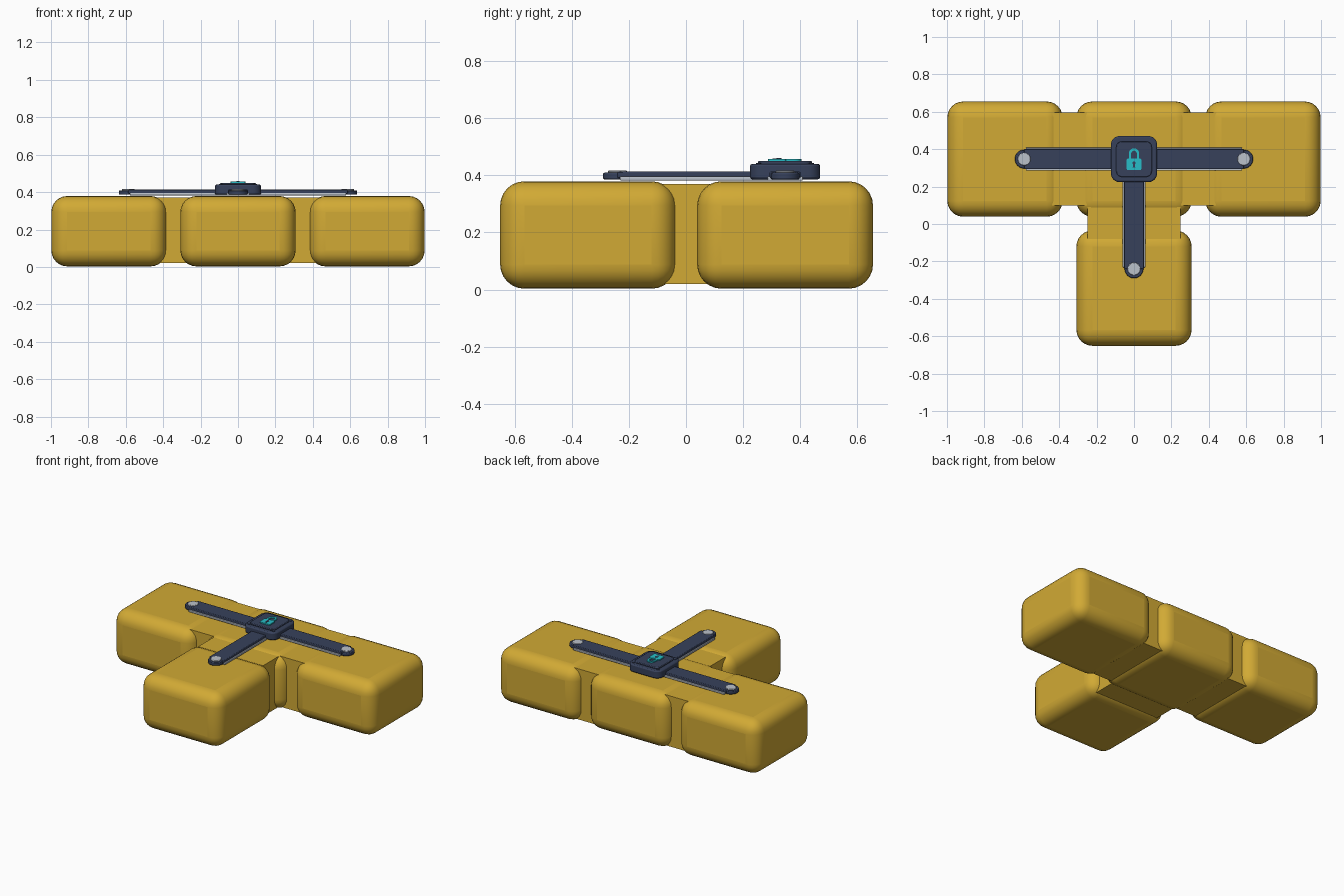
import bpy, bmesh
from math import pi, sin, cos, radians
from mathutils import Vector

cube = bpy.data.objects.get("Cube")
if cube:
    bpy.data.objects.remove(cube, do_unlink=True)


def material(name, rgb):
    m = bpy.data.materials.new(name)
    m.use_nodes = True
    m.diffuse_color = (*rgb, 1)
    m.node_tree.nodes["Principled BSDF"].inputs["Base Color"].default_value = (*rgb, 1)
    return m


GOLD = material("golden yellow", (0.64, 0.40, 0.035))
NAVY = material("dark navy", (0.038, 0.053, 0.105))
SILVER = material("light silver", (0.50, 0.54, 0.60))
TEAL = material("teal", (0.02, 0.52, 0.58))


def finish(name, bm, mat, bevel=0, segments=3):
    mesh = bpy.data.meshes.new(name)
    bmesh.ops.recalc_face_normals(bm, faces=bm.faces)
    bm.to_mesh(mesh)
    bm.free()
    mesh.materials.append(mat)
    obj = bpy.data.objects.new(name, mesh)
    bpy.context.collection.objects.link(obj)
    if bevel:
        mod = obj.modifiers.new("rounded edges", "BEVEL")
        mod.width, mod.segments = bevel, segments
        mod.limit_method, mod.angle_limit = "ANGLE", radians(40)
    bpy.ops.object.select_all(action="DESELECT")
    obj.select_set(True)
    bpy.context.view_layer.objects.active = obj
    bpy.ops.object.shade_smooth_by_angle(angle=radians(35))
    return obj


def box(name, center, size, mat, bevel=0, segments=3):
    bm = bmesh.new()
    bmesh.ops.create_cube(bm, size=1)
    bmesh.ops.scale(bm, vec=size, verts=bm.verts)
    bmesh.ops.translate(bm, vec=center, verts=bm.verts)
    return finish(name, bm, mat, bevel, segments)


def prism(name, outline, z0, z1, mat, bevel=0):
    bm = bmesh.new()
    face = bm.faces.new([bm.verts.new((x, y, z0)) for x, y in outline])
    top = bmesh.ops.extrude_face_region(bm, geom=[face])["geom"]
    verts = [v for v in top if isinstance(v, bmesh.types.BMVert)]
    bmesh.ops.translate(bm, vec=(0, 0, z1 - z0), verts=verts)
    return finish(name, bm, mat, bevel, 2)


def arc(cx, cy, r, a0, a1, n=8):
    return [(cx + r * cos(a0 + (a1 - a0) * i / n),
             cy + r * sin(a0 + (a1 - a0) * i / n)) for i in range(n + 1)]


def circle(cx, cy, r, n=32):
    return arc(cx, cy, r, 0, 2 * pi, n)[:-1]


def rounded_rect(cx, cy, w, d, r):
    pts = []
    for k, (sx, sy) in enumerate([(1, 1), (-1, 1), (-1, -1), (1, -1)]):
        pts += arc(cx + sx * (w / 2 - r), cy + sy * (d / 2 - r), r, k * pi / 2, (k + 1) * pi / 2, 6)
    return pts


# Cushion blocks in a T layout
PITCH, ROW, SIDE = 0.69, 0.347, 0.616
blocks = {"right_block": (-PITCH, ROW), "centre_block": (0, ROW),
          "left_block": (PITCH, ROW), "front_block": (0, -ROW + 0.004)}
for name, (x, y) in blocks.items():
    box(name, (x, y, 0.191), (SIDE, SIDE, 0.376), GOLD, 0.085, 6)

# Bridges joining neighbouring blocks
for name, s in (("right_bridge", -1), ("left_bridge", 1)):
    box(name, (s * PITCH / 2, ROW, 0.195), (0.19, 0.496, 0.35), GOLD)
box("front_bridge", (0, 0.005, 0.195), (0.496, 0.17, 0.35), GOLD)

# Strap arms reaching from the hub to each outer block
hub = Vector((0, ROW))
arms = {"right": (-1, 0), "left": (1, 0), "front": (0, -1)}
for name, d in arms.items():
    along = Vector(d)
    tip = hub + along * 0.587
    mid = (hub + tip) / 2

    def span(length, width):
        return (length, width) if d[0] else (width, length)

    w, h = span(0.587, 0.108)
    box(name + "_arm", (mid.x, mid.y, 0.402), (w, h, 0.022), NAVY, 0.004, 2)
    w, h = span(0.57, 0.124)
    box(name + "_arm_rail", (mid.x, mid.y, 0.389), (w, h, 0.014), SILVER, 0.003, 2)
    prism(name + "_arm_end", circle(tip.x, tip.y, 0.05), 0.386, 0.409, NAVY, 0.004)
    prism(name + "_arm_stud", circle(tip.x, tip.y, 0.034, 24), 0.405, 0.416, SILVER, 0.003)

# Central lock hub
prism("hub_base", rounded_rect(0, ROW, 0.246, 0.246, 0.045), 0.386, 0.440, NAVY, 0.008)
prism("hub_cap", rounded_rect(0, ROW, 0.19, 0.19, 0.03), 0.438, 0.450, NAVY, 0.004)
for sx in (-1, 1):
    for sy in (-1, 1):
        prism("hub_screw", circle(sx * 0.093, ROW + sy * 0.093, 0.009, 12), 0.438, 0.443, NAVY)

# Padlock emblem
prism("padlock_body", rounded_rect(0, 0.319, 0.078, 0.062, 0.008), 0.449, 0.458, TEAL)
shackle = ([(0.028, 0.345)] + arc(0, 0.377, 0.028, 0, pi) + [(-0.028, 0.345), (-0.015, 0.345)]
           + arc(0, 0.377, 0.015, pi, 0) + [(0.015, 0.345)])
prism("padlock_shackle", shackle, 0.449, 0.458, TEAL)
prism("keyhole_round", circle(0, 0.326, 0.009, 16), 0.455, 0.460, NAVY)
prism("keyhole_slot", [(-0.007, 0.303), (0.007, 0.303), (0.003, 0.325), (-0.003, 0.325)],
      0.455, 0.4595, NAVY)
